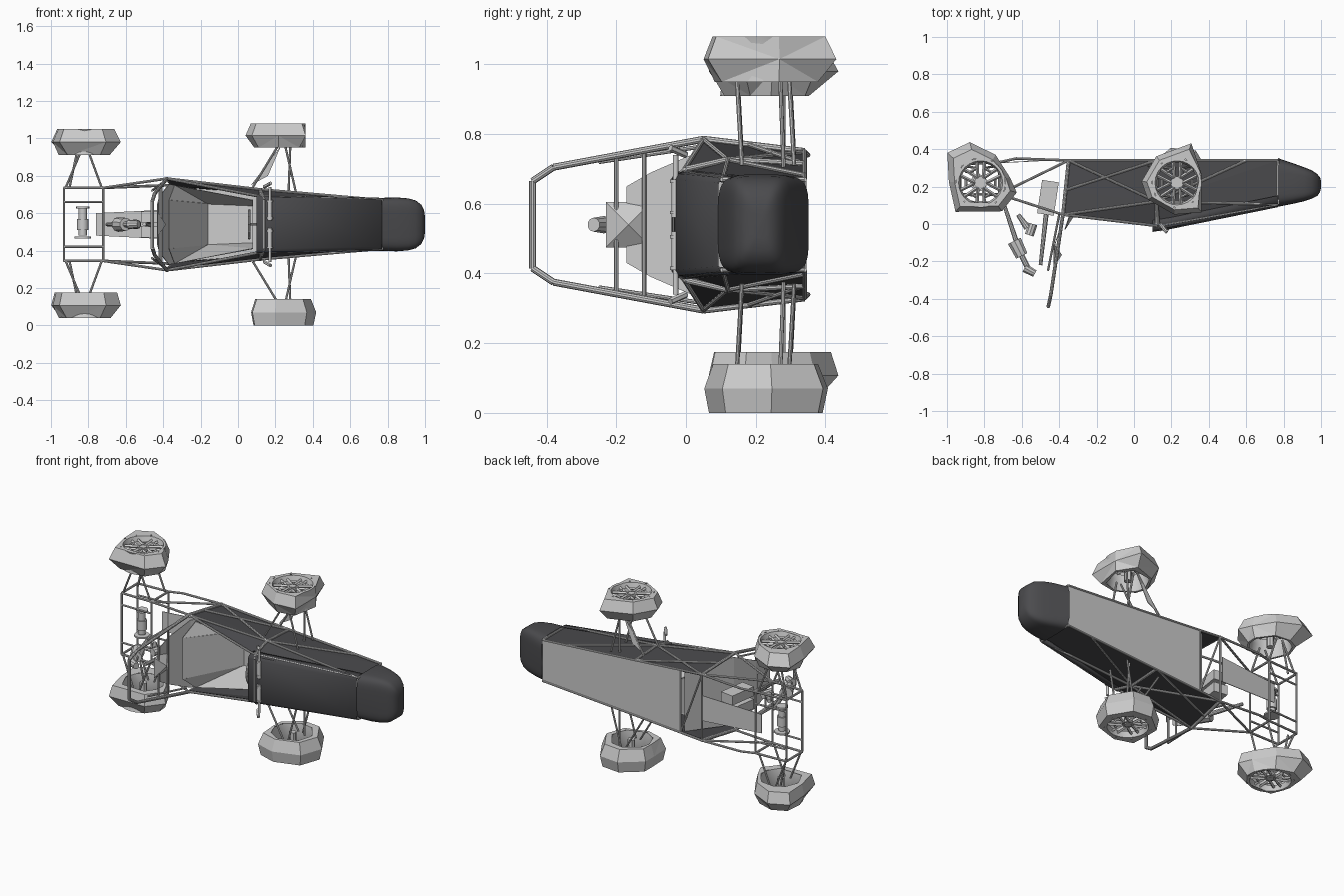
import bpy, bmesh
from math import cos, sin, pi, radians
from mathutils import Vector, Matrix

if "Cube" in bpy.data.objects:
    bpy.data.objects.remove(bpy.data.objects["Cube"])

C = 0.54  # centre line height: the car lies on its side, width runs along z
dark = bpy.data.materials.new("dark_panel")
dark.diffuse_color = (0.07, 0.07, 0.075, 1)
dark.use_nodes = True
dark.node_tree.nodes["Principled BSDF"].inputs["Base Color"].default_value = dark.diffuse_color


def P(x, y, w=0.0):
    return Vector((x, y, C + w))


def finish(name, bm, mat=None, smooth=False, thick=0):
    bmesh.ops.recalc_face_normals(bm, faces=bm.faces)
    me = bpy.data.meshes.new(name)
    bm.to_mesh(me)
    bm.free()
    ob = bpy.data.objects.new(name, me)
    bpy.context.collection.objects.link(ob)
    if mat:
        me.materials.append(mat)
    if thick:
        m = ob.modifiers.new("thickness", 'SOLIDIFY')
        m.thickness, m.offset = thick, 0
    if smooth:
        bpy.ops.object.select_all(action='DESELECT')
        ob.select_set(True)
        bpy.context.view_layer.objects.active = ob
        bpy.ops.object.shade_smooth_by_angle(angle=radians(35))
    return ob


def rod(bm, a, b, r=0.007, n=8, r2=None):
    d = b - a
    M = Matrix.Translation((a + b) / 2) @ d.to_track_quat('Z', 'Y').to_matrix().to_4x4()
    bmesh.ops.create_cone(bm, cap_ends=True, segments=n, radius1=r,
                          radius2=r if r2 is None else r2, depth=d.length, matrix=M)


def tubes(name, paths, r=0.007, mirror=True, n=8):
    bm = bmesh.new()
    for path in paths:
        for s in ((1, -1) if mirror else (1,)):
            pts = [P(x, y, w * s) for x, y, w in path]
            for a, b in zip(pts, pts[1:]):
                rod(bm, a, b, r, n)
    return finish(name, bm, smooth=True)


def panel(name, polys, mat=None, mirror=False, thick=0.004):
    bm = bmesh.new()
    for poly in polys:
        for s in ((1, -1) if mirror else (1,)):
            bm.faces.new([bm.verts.new(P(x, y, w * s)) for x, y, w in poly])
    bmesh.ops.remove_doubles(bm, verts=bm.verts, dist=0.0005)
    return finish(name, bm, mat, thick=thick)


def loft(bm, rings):
    vs = [[bm.verts.new(p) for p in ring] for ring in rings]
    n = len(vs[0])
    for a, b in zip(vs, vs[1:]):
        for i in range(n):
            bm.faces.new((a[i], a[(i + 1) % n], b[(i + 1) % n], b[i]))
    return vs


# chassis node points
A, B = (-0.38, 0.05, 0.245), (-0.35, 0.34, 0.21)      # main hoop shoulder, base
F, G = (0.12, -0.01, 0.15), (0.12, 0.34, 0.175)       # front hoop top, base
N, O = (0.77, 0.105, 0.13), (0.77, 0.34, 0.13)        # nose bulkhead
S, T = (-0.37, 0.18, 0.23), (0.12, 0.12, 0.187)       # side rail
H = (-0.2, 0.34, 0.2)                                 # rear end of the floor
R1, R2 = (-0.72, 0.16, 0.195), (-0.72, 0.33, 0.195)   # rear box
E1, E2 = (-0.93, 0.16, 0.195), (-0.93, 0.32, 0.195)


def neg(p):
    return (p[0], p[1], -p[2])


tubes("chassis_side_tubes", [
    (A, F, N), (B, G, O), (A, T), (B, T), (S, G), (T, N), (F, T, G),
    (T, (0.6, 0.34, 0.143)), (N, O), (A, R1), (B, (-0.63, 0.35, 0.2), R2),
    (B, R1), (R1, E1), (R2, E2), (R1, R2), (E1, E2)])
tubes("chassis_cross_tubes", [
    (B, neg(B)), (H, neg(H)), (B, neg(H)), (R1, neg(R1)), (R2, neg(R2)), (E1, neg(E1)), (E2, neg(E2)),
    ((-0.42, -0.2, 0.2), (-0.42, -0.2, -0.2)), ((-0.41, -0.12, 0.215), (-0.41, -0.12, -0.215))],
    r=0.006, mirror=False)
tubes("rear_inner_rails", [((-0.93, 0.16, 0.12), (-0.72, 0.16, 0.12)),
                           ((-0.72, 0.33, 0.12), (-0.93, 0.32, 0.12))], 0.006)
half = [B, A, (-0.445, -0.38, 0.165), (-0.458, -0.44, 0.125)]
tubes("main_roll_hoop", [half + [neg(p) for p in reversed(half)]], 0.010, False, 10)
hoop = [G, T, (0.13, 0.0, 0.16), (0.14, -0.03, 0.13)]
tubes("front_roll_hoop", [hoop + [neg(p) for p in reversed(hoop)]], 0.009, False, 10)
tubes("hoop_brace", [((-0.46, -0.25, 0.18), (-0.40, 0.05, 0.225))], 0.006)

# body panels
ins = lambda p: (p[0], p[1], p[2] - 0.007)
panel("side_panels", [[ins(q) for q in t] for t in ((A, F, T), (A, T, S), (S, T, B), (B, T, G),
                                                   (F, N, T), (T, N, O), (T, O, G))], dark, True)
panel("floor", [[H, G, O, neg(O), neg(G), neg(H)]])
panel("rear_floor_strip", [[(-0.36, 0.345, 0.08), (-0.76, 0.325, 0.06), (-0.76, 0.325, -0.06), (-0.36, 0.345, -0.08)]])

# hood: open cross-sections along the front
bm = bmesh.new()
rows = []
for x, top, w in ((0.10, -0.04, 0.155), (0.19, -0.026, 0.152), (0.77, 0.092, 0.14)):
    prof = [(top + 0.06, w), (top + 0.03, w), (top + 0.01, w * 0.95), (top, w * 0.85)]
    prof += [(y, -v) for y, v in reversed(prof)]
    rows.append([bm.verts.new(P(x, y, v)) for y, v in prof])
for a, b in zip(rows, rows[1:]):
    for i in range(len(a) - 1):
        bm.faces.new((a[i], a[i + 1], b[i + 1], b[i]))
finish("hood", bm, dark, True, 0.004)

# nose cone: rounded-box sections shrinking to a blunt tip
bm = bmesh.new()
rings = []
sgn = lambda v, e: (abs(v) ** e) * (1 if v >= 0 else -1)
for x, y0, y1, w in ((0.77, 0.092, 0.352, 0.142), (0.85, 0.108, 0.325, 0.144), (0.91, 0.122, 0.303, 0.139),
                     (0.95, 0.135, 0.287, 0.128), (0.98, 0.15, 0.267, 0.105), (0.995, 0.172, 0.248, 0.075),
                     (1.0, 0.195, 0.23, 0.04)):
    rings.append([P(x, (y0 + y1) / 2 + (y1 - y0) / 2 * sgn(sin(t), 0.4), w * sgn(cos(t), 0.4))
                  for t in (2 * pi * i / 40 for i in range(40))])
vs = loft(bm, rings)
bm.faces.new(vs[-1])
finish("nose_cone", bm, dark, True)

# cockpit: faceted seat, firewall, headrest, steering wheel
panel("seat", [[(-0.37, -0.03, 0.13), (-0.16, 0.29, 0.11), (-0.16, 0.29, -0.11), (-0.37, -0.03, -0.13)],
               [(-0.16, 0.29, 0.11), (0.08, 0.27, 0.1), (0.08, 0.27, -0.1), (-0.16, 0.29, -0.11)]])
panel("seat_sides", [[(-0.37, -0.03, 0.13), (-0.16, 0.29, 0.11), (-0.34, 0.06, 0.21)],
                     [(-0.16, 0.29, 0.11), (-0.34, 0.06, 0.21), (0.08, 0.1, 0.13)],
                     [(-0.16, 0.29, 0.11), (0.08, 0.1, 0.13), (0.08, 0.27, 0.1)]], mirror=True)
fw = [(-0.22, 0.33, 0.19), (-0.37, 0.05, 0.215), (-0.42, -0.1, 0.15), (-0.43, -0.17, 0.11)]
panel("firewall", [[fw[i], fw[i + 1], neg(fw[i + 1]), neg(fw[i])] for i in range(3)])
bm = bmesh.new()
q = [bm.verts.new(P(-0.43, y, w)) for y, w in ((-0.23, -0.065), (-0.1, -0.065), (-0.1, 0.065), (-0.23, 0.065))]
tip = bm.verts.new(P(-0.385, -0.165, 0))
bm.faces.new(q)
for i in range(4):
    bm.faces.new((q[i], q[(i + 1) % 4], tip))
finish("headrest", bm)
ring = [(0.06, 0.05 + 0.05 * sin(t), 0.075 * cos(t)) for t in (2 * pi * i / 12 for i in range(13))]
tubes("steering_wheel", [ring, [ring[0], ring[6]], [(0.06, 0.05, 0), (0.3, 0.14, 0)]], 0.007, False)

# drivetrain and intake
bm = bmesh.new()
for w in (-0.04, 0.04):
    bmesh.ops.create_cube(bm, size=1, matrix=Matrix.Translation(P(-0.46, 0.14, w)) @ Matrix.Rotation(-0.15, 4, 'Z')
                          @ Matrix.Diagonal((0.09, 0.18, 0.06, 1)))
finish("engine_block", bm)
bm = bmesh.new()
for a, b, r, r2 in (((-0.70, 0.12), (-0.63, -0.09), 0.01, 0.014), ((-0.64, -0.09), (-0.6, -0.17), 0.04, 0.035),
                    ((-0.6, -0.17), (-0.565, -0.24), 0.016, 0.016), ((-0.585, -0.235), (-0.53, -0.265), 0.025, 0.02),
                    ((-0.47, 0.05), (-0.5, -0.22), 0.014, 0.01), ((-0.54, 0.0), (-0.56, -0.06), 0.025, 0.025),
                    ((-0.62, 0.05), (-0.57, -0.02), 0.012, 0.02)):
    rod(bm, P(*a), P(*b), r, 10, r2)
finish("intake_and_pipes", bm, smooth=True)
bm = bmesh.new()
for w0, w1, r in ((-0.06, 0.09, 0.022), (-0.03, 0.03, 0.03), (-0.075, -0.065, 0.045), (0.085, 0.095, 0.035)):
    rod(bm, P(-0.83, 0.22, w0), P(-0.83, 0.22, w1), r, 16)
finish("differential", bm, smooth=True)

# suspension arms
tubes("rear_suspension_arms", [((-0.92, y, 0.2), (-0.84, y - 0.01, 0.39)) for y in (0.16, 0.31)]
      + [((-0.73, y, 0.2), (-0.80, y - 0.01, 0.39)) for y in (0.16, 0.31)]
      + [((-0.9, 0.28, 0.2), (-0.86, 0.28, 0.39))], 0.006)
tubes("front_suspension_arms", [((0.08, y, 0.2), (0.22, y - 0.015, 0.43)) for y in (0.16, 0.31)]
      + [((0.31, y, 0.17), (0.25, y - 0.015, 0.43)) for y in (0.16, 0.31)]
      + [((0.27, 0.28, 0.165), (0.28, 0.27, 0.43))], 0.006)
panel("arm_cover", [[(0.07, 0.31, 0.21), (0.23, 0.3, 0.42), (0.16, 0.31, 0.26)]])
bm = bmesh.new()
for s in (1, -1):
    for w0, w1, r in ((0.02, 0.13, 0.012), (0.13, 0.2, 0.008), (0.03, 0.04, 0.016), (0.12, 0.13, 0.016)):
        rod(bm, P(0.17, -0.03, w0 * s), P(0.17, -0.03, w1 * s), r, 12)
    rod(bm, P(0.14, 0.0, 0.2 * s), P(0.175, -0.045, 0.22 * s), 0.01, 6)
finish("front_dampers", bm, smooth=True)


# wheels: irregular faceted tyre shell around a spoked rim
def wheel(name, cx, cy, z_in, z_out, shape, k_in, k_out):
    zm = (z_in + z_out) / 2
    pt = lambda a, r, z: Vector((cx + r * cos(radians(a)), cy + r * sin(radians(a)), z))
    bm = bmesh.new()
    ring = lambda k, z: [pt(a, max(0.138, r * k), z) for a, r in shape]
    hole = lambda r, z: [pt(a, r, z) for a, _ in shape]
    loft(bm, [hole(0.125, z_in), ring(k_in, z_in), ring(1, zm), ring(k_out, z_out), hole(0.135, z_out)])
    bmesh.ops.triangulate(bm, faces=bm.faces)
    finish(name + "_tyre", bm)
    bm = bmesh.new()
    d = 1 if z_out > z_in else -1
    zf = z_out - 0.012 * d
    circ = lambda r, z: [pt(i * 15, r, z) for i in range(24)]
    loft(bm, [circ(0.122, z_in), circ(0.113, zm), circ(0.132, z_out), circ(0.118, z_out), circ(0.108, zf - 0.02 * d)])
    rod(bm, pt(0, 0, z_in), pt(0, 0, zf), 0.022, 8)
    rod(bm, pt(0, 0, zf - 0.02 * d), pt(0, 0, zf - 0.005 * d), 0.035, 10)
    for i in range(6):
        for off in (-20, 20):
            rod(bm, pt(i * 60, 0.03, zf - 0.01 * d), pt(i * 60 + off, 0.115, zf - 0.01 * d), 0.009, 4)
        rod(bm, pt(i * 60 - 13, 0.08, zf - 0.01 * d), pt(i * 60 + 13, 0.08, zf - 0.01 * d), 0.007, 4)
    finish(name + "_rim", bm, smooth=True)


rear = [(138, 0.24), (105, 0.225), (62, 0.17), (10, 0.16), (-15, 0.2), (-53, 0.19), (-131, 0.205), (178, 0.17)]
front = [(178, 0.19), (128, 0.18), (70, 0.225), (20, 0.14), (-50, 0.205), (-95, 0.17), (-150, 0.18)]
front_low = [(152, 0.18), (100, 0.19), (60, 0.2), (8, 0.19), (-40, 0.18), (-100, 0.17), (-140, 0.2), (180, 0.16)]
wheel("rear_upper", -0.82, 0.22, 0.91, 1.05, rear, 0.6, 0.82)
wheel("front_upper", 0.23, 0.22, 0.95, 1.08, front, 0.75, 0.85)
wheel("rear_lower", -0.82, 0.22, 0.175, 0.04, rear, 0.9, 0.72)
wheel("front_lower", 0.23, 0.22, 0.14, 0.0, front_low, 0.85, 0.92)
